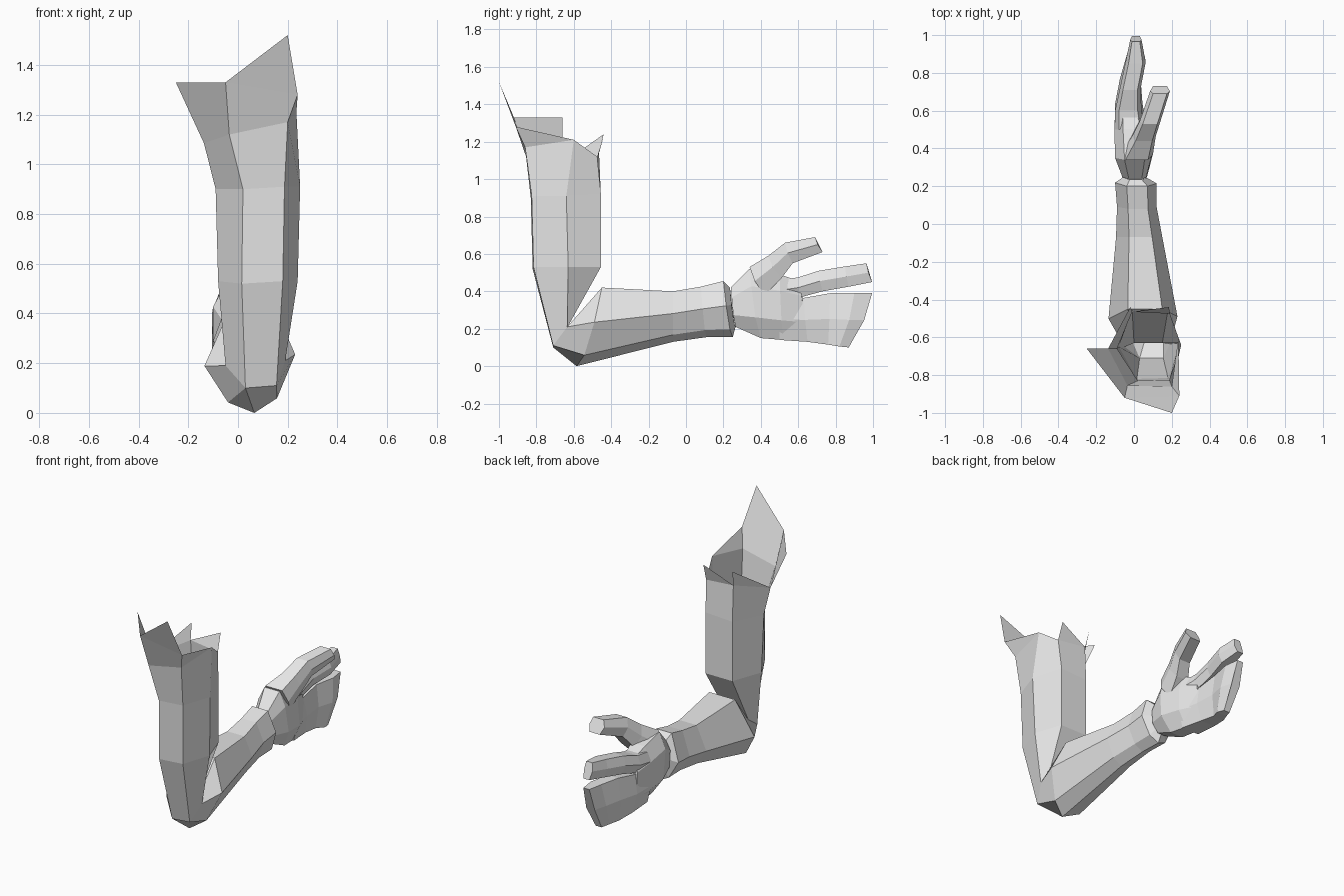
import bpy
import bmesh
from mathutils import Vector

cube = bpy.data.objects.get("Cube")
if cube:
    bpy.data.objects.remove(cube, do_unlink=True)

grey = bpy.data.materials.new("plain_grey")
grey.use_nodes = True
grey.diffuse_color = (0.8, 0.8, 0.8, 1)
grey.node_tree.nodes["Principled BSDF"].inputs["Base Color"].default_value = (0.8, 0.8, 0.8, 1)

# Unit cross-sections (across, up), counted from the underside
ARM = [(.55, 0), (.8, .14), (1, .56), (.78, 1), (.28, 1), (0, .45), (.26, .1)]
PALM = [(.3, 0), (.75, 0), (1, .3), (.95, .75), (.78, 1), (.25, 1), (0, .75), (0, .25)]
FINGER = [(.15, 0), (.85, 0), (1, .5), (.85, 1), (.15, 1), (0, .5)]


def section(profile, y_low, y_high, x_min, x_max, z_min, z_max):
    """Fit a unit cross-section to a box that may lean along y."""
    return [Vector((x_min + u * (x_max - x_min),
                    y_low + v ** 0.6 * (y_high - y_low),
                    z_min + v * (z_max - z_min))) for u, v in profile]


def loft(rings, cap_start=True, cap_end=True):
    """Corner lists of the faces that join successive rings."""
    faces = []
    for low, high in zip(rings, rings[1:]):
        for i in range(len(low)):
            j = (i + 1) % len(low)
            faces.append([low[i], low[j], high[j], high[i]])
    if cap_start:
        faces.append(rings[0][::-1])
    if cap_end:
        faces.append(rings[-1])
    return faces


def build(name, faces):
    bm = bmesh.new()
    for corners in faces:
        unique = []
        for p in corners:
            if p not in unique:
                unique.append(p)
        if len(unique) > 2:
            bm.faces.new([bm.verts.new(p) for p in unique])
    bmesh.ops.remove_doubles(bm, verts=bm.verts[:], dist=0.0005)
    bmesh.ops.recalc_face_normals(bm, faces=bm.faces[:])
    mesh = bpy.data.meshes.new(name)
    bm.to_mesh(mesh)
    bm.free()
    mesh.materials.append(grey)
    obj = bpy.data.objects.new(name, mesh)
    bpy.context.collection.objects.link(obj)
    return obj


def close_front(points):
    """The upper arm has six columns; repeat the first as the seventh."""
    ring = [Vector(p) for p in points]
    return ring + [ring[0].copy()]


# Upper arm: open rim, straight shaft, creased elbow
rim = close_front([(-.035, -.855, 1.12), (.2, -.86, 1.17), (.235, -.6, 1.21),
                   (.19, -.475, 1.12), (-.01, -.465, 1.14), (-.137, -.66, 1.085)])
upper_shaft = close_front([(.02, -.83, .9), (.187, -.825, .91), (.25, -.64, .91),
                           (.18, -.455, .92), (-.01, -.455, .91), (-.09, -.66, .9)])
lower_shaft = close_front([(.015, -.82, .52), (.18, -.815, .53), (.24, -.63, .53),
                           (.18, -.455, .53), (-.01, -.455, .53), (-.08, -.65, .53)])
elbow = close_front([(.03, -.71, .1), (.155, -.71, .11), (.19, -.635, .21),
                     (.15, -.63, .215), (0, -.63, .215), (-.05, -.65, .19)])

# Forearm: elbow point, taper, wrist edge and inset wrist end
forearm = [section(ARM, *size) for size in (
    (-.585, -.45, -.135, .23, 0, .42),
    (-.07, -.07, -.095, .15, .13, .4),
    (.11, .08, -.09, .12, .155, .425),
    (.25, .2, -.1, .12, .155, .455),
    (.265, .235, -.06, .07, .21, .42))]
arm_faces = loft([rim, upper_shaft, lower_shaft, elbow, *forearm], cap_start=False)

# Torn flaps: tall ones at the front, two short spikes at the back
left_tip, front_tip = Vector((-.25, -.66, 1.33)), Vector((-.05, -.92, 1.33))
right_tip, peak = Vector((.24, -.91, 1.28)), Vector((.2, -1, 1.52))
arm_faces += [[rim[5], rim[0], front_tip, left_tip],
              [rim[0], rim[1], right_tip, front_tip],
              [front_tip, right_tip, peak],
              [rim[1], rim[2], right_tip],
              [rim[3], rim[4], Vector((.185, -.44, 1.23))],
              [rim[4], rim[5], Vector((-.02, -.44, 1.24))]]
build("arm", arm_faces)

# Hand parts: each row is y low, y high, x min, x max, z min, z max
hand_parts = {
    "palm": (PALM, [(.265, .24, -.06, .07, .21, .42),
                    (.4, .34, -.1, .1, .15, .52),
                    (.52, .5, -.104, .08, .14, .49),
                    (.66, .61, -.09, .035, .14, .455)]),
    "thumb": (FINGER, [(.42, .34, -.07, .1, .38, .53),
                       (.51, .44, -.01, .115, .47, .59),
                       (.57, .53, .03, .14, .55, .66),
                       (.73, .69, .085, .19, .61, .69)]),
    "upper_fingers": (FINGER, [(.5, .5, -.103, .06, .35, .46),
                               (.6, .6, -.1, .04, .365, .475),
                               (.73, .71, -.075, .035, .4, .51),
                               (.87, .85, -.045, .062, .425, .533),
                               (.995, .965, -.02, .04, .45, .55)]),
    "lower_fingers": (FINGER, [(.5, .5, -.103, .07, .14, .36),
                               (.65, .63, -.1, .045, .13, .365),
                               (.76, .77, -.075, .035, .115, .39),
                               (.82, .9, -.045, .06, .105, .39),
                               (.87, .995, -.02, .04, .1, .39)]),
}
for part, (profile, rows) in hand_parts.items():
    build(part, loft([section(profile, *row) for row in rows]))
